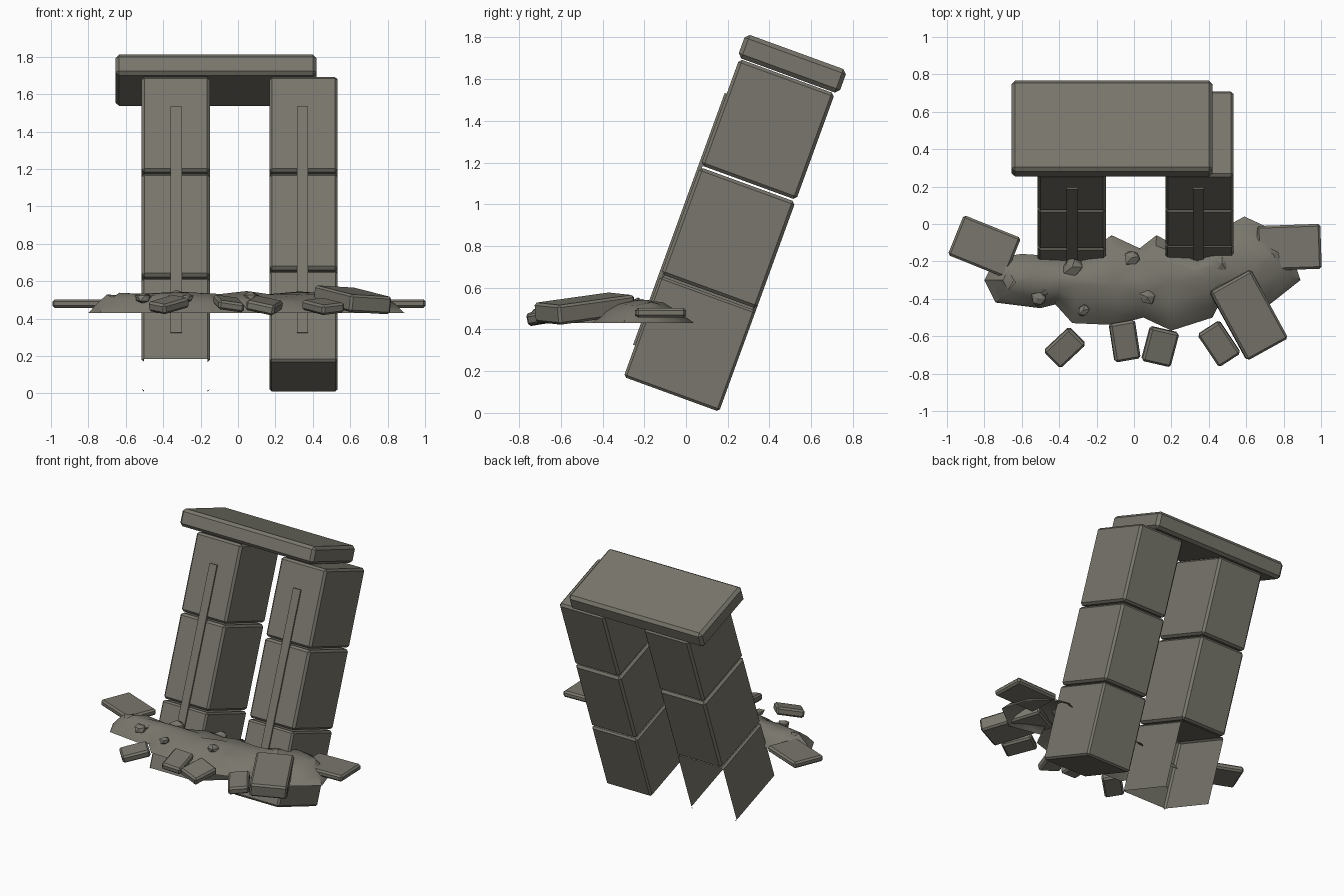
import bpy, bmesh, math, random
from mathutils import Matrix, Vector

if "Cube" in bpy.data.objects:
    bpy.data.objects.remove(bpy.data.objects["Cube"])

random.seed(4)
stone = bpy.data.materials.new("weathered_stone")
stone.diffuse_color = (0.19, 0.182, 0.15, 1)
stone.use_nodes = True
stone.node_tree.nodes["Principled BSDF"].inputs["Base Color"].default_value = stone.diffuse_color
TILT = Matrix.Rotation(math.radians(-20), 4, 'X')   # whole gate leans back


def finish(name, bm, matrix=Matrix(), smooth=30):
    me = bpy.data.meshes.new(name)
    bm.to_mesh(me)
    bm.free()
    me.materials.append(stone)
    ob = bpy.data.objects.new(name, me)
    bpy.context.collection.objects.link(ob)
    ob.matrix_world = matrix
    bpy.context.view_layer.objects.active = ob
    ob.select_set(True)
    bpy.ops.object.shade_smooth_by_angle(angle=math.radians(smooth))
    ob.select_set(False)
    return ob


def box(name, size, matrix, bevel=0.015, remove=()):
    """Chamfered block; faces pointing along any vector in remove are left open."""
    bm = bmesh.new()
    bmesh.ops.create_cube(bm, size=1)
    bmesh.ops.scale(bm, vec=size, verts=bm.verts)
    if bevel:
        bmesh.ops.bevel(bm, geom=bm.edges[:], offset=bevel, segments=1, affect='EDGES')
    bm.normal_update()
    gone = [f for f in bm.faces if any(f.normal.dot(Vector(d)) > 0.6 for d in remove)]
    bmesh.ops.delete(bm, geom=gone, context='FACES')
    finish(name, bm, matrix)


def leaning(name, x, t, h, bevel=0.015, remove=(), yaw=0):
    """Block given by its ranges in the leaning frame of the gate."""
    size = [b - a for a, b in (x, t, h)]
    mid = Vector([(a + b) / 2 for a, b in (x, t, h)])
    m = TILT @ Matrix.Translation(mid) @ Matrix.Rotation(math.radians(yaw), 4, 'Z')
    box(name, size, m, bevel, remove)


# Two pillars of three stacked blocks, each with a narrow front strip
for side, x0, x1, joint, strip in (("left", -0.515, -0.15, 0.54, -0.33),
                                   ("right", 0.168, 0.533, 0.58, 0.345)):
    t = (-0.34, 0.147)
    leaning(side + "_pillar_top", (x0, x1), t, (1.14, 1.682))
    leaning(side + "_pillar_middle", (x0, x1), t, (joint + 0.005, 1.13))
    # The left foot is broken open below and behind
    gone = [(0, 0, -1), (0, 1, 0)] if side == "left" else []
    leaning(side + "_pillar_foot", (x0, x1), t, (0.06, joint - 0.005), 0.012, gone)
    leaning(side + "_strip", (strip - 0.03, strip + 0.03), (-0.35, -0.33), (0.22, 1.505), 0)

# Slab across the top
leaning("lintel", (-0.655, 0.42), (-0.352, 0.165), (1.687, 1.807), 0.02)

# Rubble mound around the pillar fronts: outline rings rising to a ridge
outline = [(-.8, -.3), (-.74, -.42), (-.5, -.45), (-.42, -.43), (-.33, -.53), (-.1, -.54),
           (.05, -.5), (.2, -.57), (.42, -.5), (.47, -.4), (.7, -.45), (.89, -.3), (.83, -.12),
           (.72, -.02), (.59, .04), (.48, -.02), (.35, -.18), (.12, -.06), (.03, -.13),
           (-.12, -.06), (-.3, -.19), (-.45, -.17), (-.6, -.16), (-.74, -.18)]
bm = bmesh.new()
rings = []
for k, z in ((1.0, 0.43), (0.75, 0.485), (0.45, 0.52), (0.12, 0.535)):
    ring = []
    for x, y in outline:
        sx = max(-0.62, min(0.68, x * 0.92))
        sy = -0.3 + 0.12 * max(0, x)
        dz = random.uniform(-0.012, 0.012) if k < 1 else 0
        ring.append(bm.verts.new((sx + (x - sx) * k, sy + (y - sy) * k, z + dz)))
    rings.append(ring)
n = len(outline)
for a, b in zip(rings, rings[1:]):
    for i in range(n):
        bm.faces.new((a[i], a[(i + 1) % n], b[(i + 1) % n], b[i]))
bm.faces.new(rings[-1])
bmesh.ops.triangulate(bm, faces=bm.faces[:])
bmesh.ops.recalc_face_normals(bm, faces=bm.faces[:])
if sum(f.normal.z for f in bm.faces) < 0:
    bmesh.ops.reverse_faces(bm, faces=bm.faces[:])
finish("rubble_mound", bm, smooth=40)

# Fallen slabs: centre, size, pitch / roll / turn in degrees
slabs = [("left_flat_slab", (-.80, -.12, .48), (.33, .23, .045), (0, 0, -22)),
         ("right_flat_slab", (.83, -.125, .48), (.34, .24, .045), (0, 0, 2)),
         ("large_slab", (.612, -.485, .50), (.25, .42, .095), (7, 3, 29)),
         ("small_slab_a", (-.37, -.66, .475), (.19, .13, .055), (8, -12, 43)),
         ("small_slab_b", (-.05, -.625, .48), (.14, .21, .05), (9, 8, 10)),
         ("small_slab_c", (.14, -.655, .47), (.16, .19, .055), (9, 12, -13)),
         ("small_slab_d", (.455, -.64, .465), (.14, .21, .055), (8, -6, 33))]
for name, loc, size, rot in slabs:
    m = Matrix.Translation(loc)
    for angle, axis in zip(reversed(rot), "ZYX"):
        m = m @ Matrix.Rotation(math.radians(angle), 4, axis)
    box(name, size, m, 0.012)

# Loose angular stones on the mound
for i, (x, y, r) in enumerate([(-.33, -.23, .055), (-.51, -.40, .045), (-.48, -.36, .03),
                               (-.27, -.46, .035), (-.01, -.18, .05), (.07, -.39, .045),
                               (.47, -.21, .05)]):
    bm = bmesh.new()
    bmesh.ops.create_icosphere(bm, subdivisions=1, radius=r)
    for v in bm.verts:
        v.co *= random.uniform(0.75, 1.15)
        v.co.z *= 0.75
    m = Matrix.Translation((x, y, 0.51)) @ Matrix.Rotation(i * 1.3, 4, 'Z')
    finish("loose_stone_%d" % (i + 1), bm, m, smooth=20)
